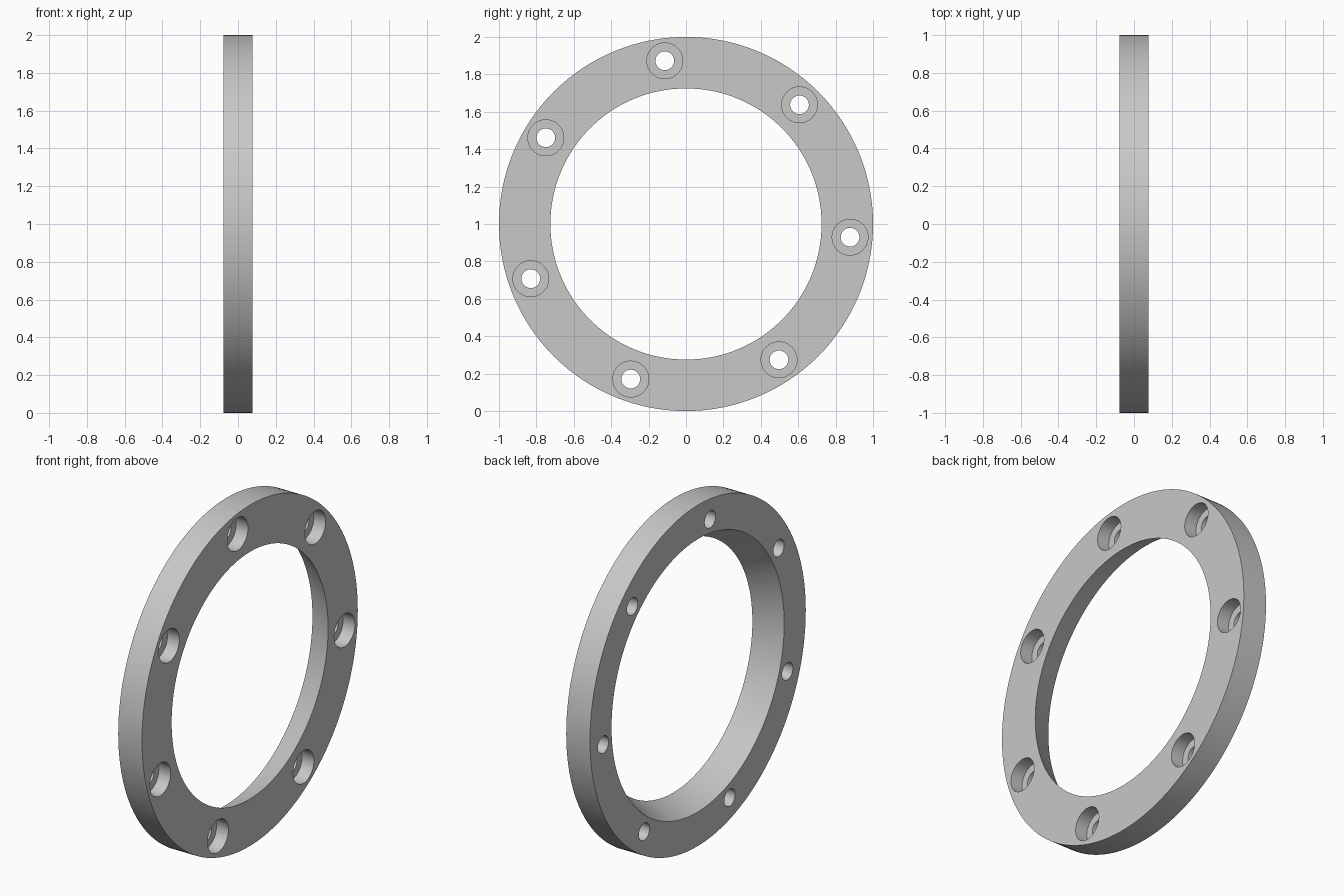
import bpy, bmesh, math
from mathutils import Matrix

if "Cube" in bpy.data.objects:
    bpy.data.objects.remove(bpy.data.objects["Cube"], do_unlink=True)

HALF = 0.077          # half thickness of the ring
BOLT_RADIUS = 0.88    # bolt circle
BOLT_START, BOLT_STEP = -55.6, 51.0


def revolve_x(bm, profile, segments, closed, matrix=Matrix()):
    """Turn (x, radius) points about the x axis; open profiles get end caps."""
    rings = []
    for i in range(segments):
        a = 2 * math.pi * i / segments
        rings.append([bm.verts.new(matrix @ Matrix.Rotation(a, 4, 'X')
                                   @ Matrix.Translation((x, r, 0)).translation)
                      for x, r in profile])
    n = len(profile)
    for i in range(segments):
        a, b = rings[i], rings[(i + 1) % segments]
        for j in range(n if closed else n - 1):
            k = (j + 1) % n
            bm.faces.new((a[j], a[k], b[k], b[j]))
    if not closed:
        for j in (0, n - 1):
            bm.faces.new([ring[j] for ring in rings])


def make_object(name, bm):
    bmesh.ops.recalc_face_normals(bm, faces=bm.faces)
    mesh = bpy.data.meshes.new(name)
    bm.to_mesh(mesh)
    bm.free()
    obj = bpy.data.objects.new(name, mesh)
    bpy.context.collection.objects.link(obj)
    return obj


# Plain grey finish
grey = bpy.data.materials.new("plain_grey")
grey.use_nodes = True
colour = (0.58, 0.58, 0.58, 1)
grey.diffuse_color = colour
grey.node_tree.nodes["Principled BSDF"].inputs["Base Color"].default_value = colour

# Ring with a tapered bore, wider on the -x side
bm = bmesh.new()
revolve_x(bm, [(-HALF, 0.80), (-HALF, 1.0), (HALF, 1.0), (HALF, 0.725)], 128, True)
ring = make_object("flange_ring", bm)
ring.location.z = 1
ring.data.materials.append(grey)

# Counterbored bolt holes, wide end on the +x side
bm = bmesh.new()
for i in range(7):
    a = math.radians(BOLT_START + BOLT_STEP * i)
    place = Matrix.Translation((0, BOLT_RADIUS * math.cos(a), BOLT_RADIUS * math.sin(a)))
    revolve_x(bm, [(-0.2, 0.05), (0, 0.05), (0, 0.096), (0.2, 0.096)], 40, False, place)
cutter = make_object("bolt_hole_cutter", bm)
cutter.location.z = 1
cutter.hide_render = True
cutter.data.materials.append(grey)

cut = ring.modifiers.new("bolt_holes", 'BOOLEAN')
cut.operation = 'DIFFERENCE'
cut.solver = 'EXACT'
cut.object = cutter

# Apply the cut, drop the cutter and smooth the round walls
bpy.ops.object.select_all(action='DESELECT')
ring.select_set(True)
bpy.context.view_layer.objects.active = ring
bpy.ops.object.modifier_apply(modifier=cut.name)
bpy.data.objects.remove(cutter, do_unlink=True)
bpy.ops.object.shade_smooth_by_angle(angle=math.radians(30))
